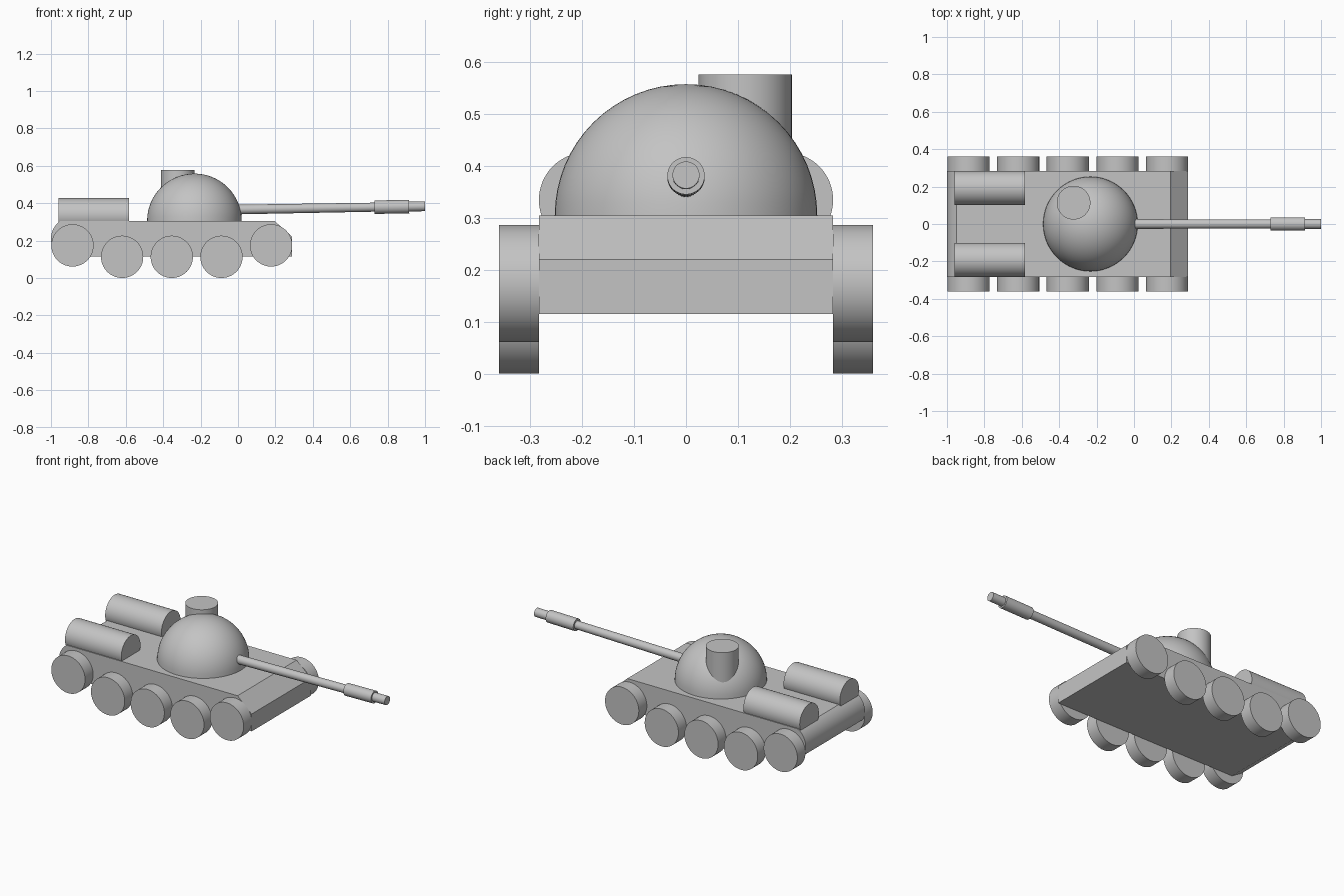
import bpy, bmesh, math
from mathutils import Vector

cube = bpy.data.objects.get("Cube")
if cube:
    bpy.data.objects.remove(cube, do_unlink=True)

grey = bpy.data.materials.new("plain_grey")
grey.use_nodes = True
colour = (0.55, 0.55, 0.55, 1)
grey.diffuse_color = colour
grey.node_tree.nodes["Principled BSDF"].inputs["Base Color"].default_value = colour


def finish(name, bm):
    bmesh.ops.recalc_face_normals(bm, faces=bm.faces)
    mesh = bpy.data.meshes.new(name)
    bm.to_mesh(mesh)
    bm.free()
    mesh.materials.append(grey)
    obj = bpy.data.objects.new(name, mesh)
    bpy.context.collection.objects.link(obj)
    bpy.ops.object.select_all(action='DESELECT')
    obj.select_set(True)
    bpy.context.view_layer.objects.active = obj
    bpy.ops.object.shade_smooth_by_angle(angle=math.radians(25))
    return obj


def rod(name, start, end, radius, end_radius=None):
    """Capped cylinder or cone between two points."""
    start, end = Vector(start), Vector(end)
    axis = end - start
    bm = bmesh.new()
    bmesh.ops.create_cone(bm, cap_ends=True, segments=64, radius1=radius,
                          radius2=end_radius or radius, depth=axis.length)
    turn = axis.to_track_quat('Z', 'Y').to_matrix().to_4x4()
    bmesh.ops.transform(bm, matrix=turn, verts=bm.verts)
    bmesh.ops.translate(bm, vec=(start + end) / 2, verts=bm.verts)
    return finish(name, bm)


# Hull: side profile with sloped nose and rounded tail, extruded across
half_width, top, bottom = 0.283, 0.305, 0.115
profile = [(-0.92, bottom), (0.29, bottom), (0.29, 0.22), (0.195, top)]
for i in range(13):
    a = math.radians(124 + i * 7)
    profile.append((-0.885 + 0.115 * math.cos(a), 0.21 + 0.115 * math.sin(a)))
bm = bmesh.new()
side = bm.faces.new([bm.verts.new((x, -half_width, z)) for x, z in profile])
across = bmesh.ops.extrude_face_region(bm, geom=[side])
bmesh.ops.translate(bm, vec=(0, 2 * half_width, 0),
                    verts=[v for v in across["geom"] if isinstance(v, bmesh.types.BMVert)])
finish("hull", bm)

# Wheels and rear drums, mirrored across the hull
for label, s in (("near", -1), ("far", 1)):
    for i in range(5):
        x = -0.885 + i * 0.2655
        z = 0.174 if i in (0, 4) else 0.113
        rod(f"{label}_wheel_{i + 1}", (x, s * half_width, z), (x, s * 0.36, z), 0.113)
    rod(f"{label}_rear_drum", (-0.96, s * 0.192, 0.335), (-0.583, s * 0.192, 0.335), 0.0915)

# Turret dome: upper half of a sphere
bm = bmesh.new()
bmesh.ops.create_uvsphere(bm, u_segments=64, v_segments=32, radius=0.253)
bmesh.ops.bisect_plane(bm, geom=bm.verts[:] + bm.edges[:] + bm.faces[:],
                       plane_co=(0, 0, 0), plane_no=(0, 0, 1), clear_inner=True)
bmesh.ops.translate(bm, vec=(-0.233, 0, top), verts=bm.verts)
finish("turret_dome", bm)

# Hatch cylinder on the dome
rod("turret_hatch", (-0.323, 0.114, 0.36), (-0.323, 0.114, 0.577), 0.09)


# Gun, rising slightly toward the muzzle
def on_gun(x):
    return (x, 0, 0.366 + 0.017 * x)


rod("gun_barrel", on_gun(-0.1), on_gun(0.75), 0.026, 0.024)
rod("gun_sleeve", on_gun(0.73), on_gun(0.915), 0.036)
rod("gun_muzzle", on_gun(0.9), on_gun(1.0), 0.026)
